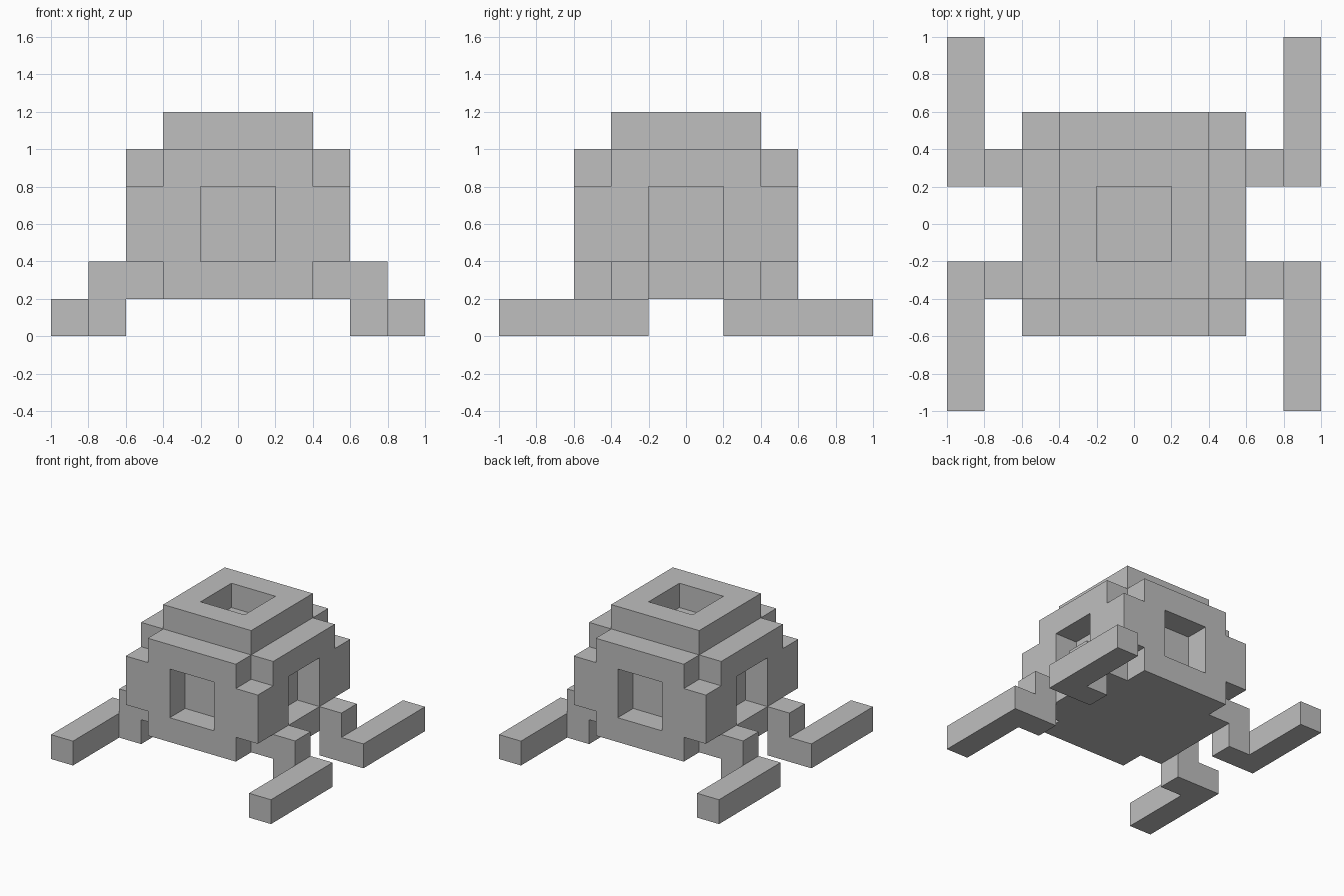
import bpy
import bmesh
import math
from itertools import product
from mathutils import Vector

cube = bpy.data.objects.get("Cube")
if cube:
    bpy.data.objects.remove(cube, do_unlink=True)

U = 0.2  # edge length of one block

grey = bpy.data.materials.new("light_grey")
grey.use_nodes = True
colour = (0.52, 0.52, 0.52, 1.0)
grey.diffuse_color = colour
grey.node_tree.nodes["Principled BSDF"].inputs["Base Color"].default_value = colour


def block(x0, x1, y0, y1, z0, z1):
    """All grid cells inside a box given in block units."""
    return set(product(range(x0, x1), range(y0, y1), range(z0, z1)))


def build(name, cells):
    """Make one clean shell around a set of grid cells."""
    bm = bmesh.new()
    for cell in cells:
        centre = Vector(cell) + Vector((0.5, 0.5, 0.5))
        for axis, sign in product(range(3), (-1, 1)):
            n = Vector((0, 0, 0))
            n[axis] = sign
            if tuple(int(c + d) for c, d in zip(cell, n)) in cells:
                continue
            a = Vector((0, 0, 0))
            a[(axis + 1) % 3] = 0.5
            b = n.cross(a)
            corners = (-a - b, a - b, a + b, b - a)
            bm.faces.new([bm.verts.new((centre + n * 0.5 + c) * U) for c in corners])
    bmesh.ops.remove_doubles(bm, verts=bm.verts[:], dist=0.001)
    bmesh.ops.dissolve_limit(bm, angle_limit=math.radians(1),
                             verts=bm.verts[:], edges=bm.edges[:])
    bmesh.ops.recalc_face_normals(bm, faces=bm.faces[:])
    mesh = bpy.data.meshes.new(name)
    bm.to_mesh(mesh)
    bm.free()
    mesh.materials.append(grey)
    obj = bpy.data.objects.new(name, mesh)
    bpy.context.scene.collection.objects.link(obj)
    return obj


# Body: crossed slabs leave notched corners, a waist band fills the middle
body = block(-3, 3, -2, 2, 1, 5) | block(-2, 2, -3, 3, 1, 5)
body |= block(-3, 3, -3, 3, 2, 4)
# Roof slab
body |= block(-2, 2, -2, 2, 5, 6)
# Square recesses in the four walls and the roof, one block deep
for lo, hi in ((-3, -2), (2, 3)):
    body -= block(lo, hi, -1, 1, 2, 4)
    body -= block(-1, 1, lo, hi, 2, 4)
body -= block(-1, 1, -1, 1, 5, 6)
build("body", body)

# Legs: a short post beside the body and a long foot, mirrored to each corner
leg = block(3, 4, 1, 2, 0, 2) | block(4, 5, 1, 5, 0, 1)
for (side, sx), (end, sy) in product((("left", 1), ("right", -1)),
                                     (("back", 1), ("front", -1))):
    cells = {(x if sx > 0 else -x - 1, y if sy > 0 else -y - 1, z) for x, y, z in leg}
    build(f"{end}_{side}_leg", cells)
